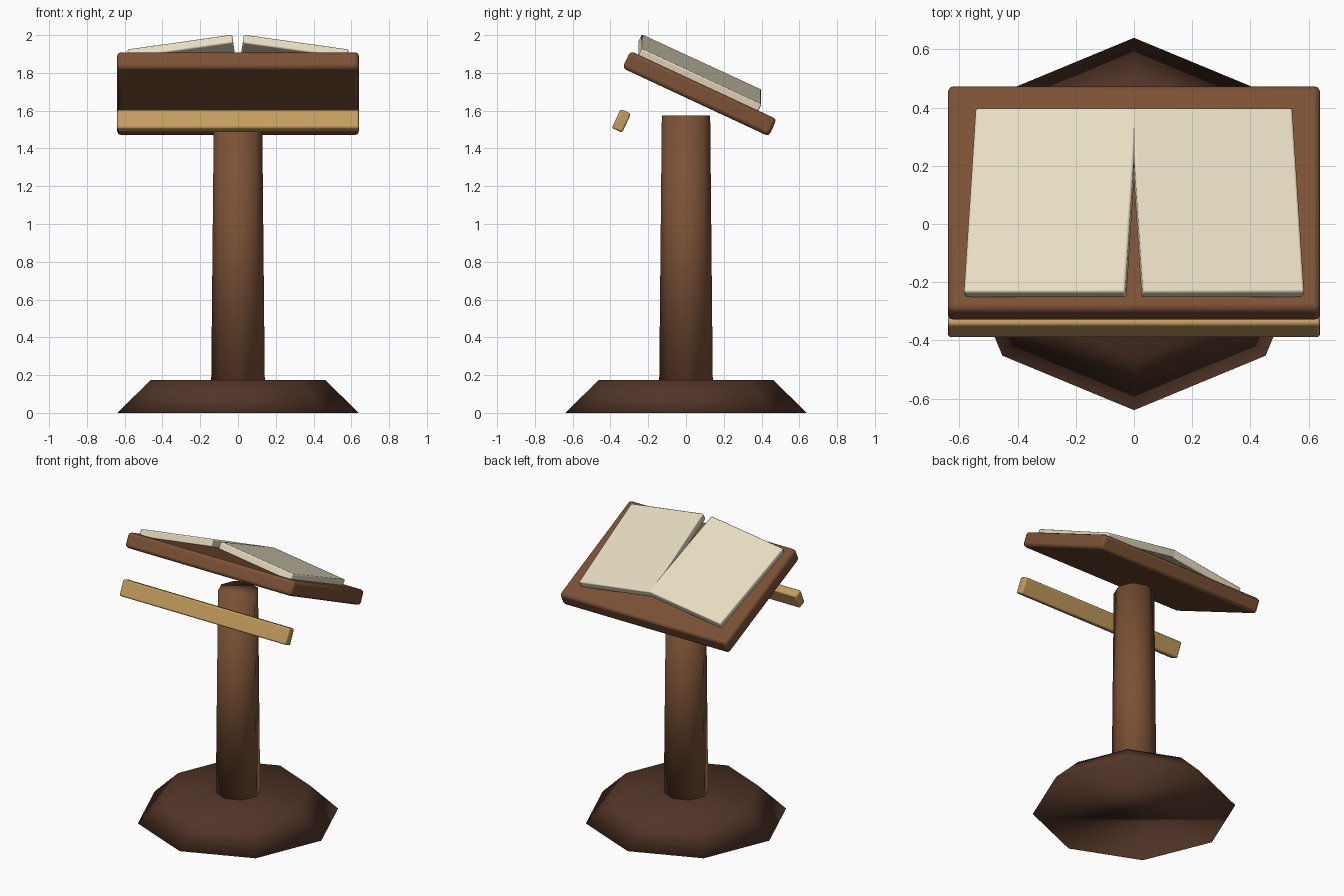
import bpy
from math import radians

if "Cube" in bpy.data.objects:
    bpy.data.objects.remove(bpy.data.objects["Cube"])


def material(name, color):
    m = bpy.data.materials.new(name)
    m.diffuse_color = (*color, 1)
    m.use_nodes = True
    m.node_tree.nodes["Principled BSDF"].inputs["Base Color"].default_value = m.diffuse_color
    return m


dark_wood = material("dark_wood", (0.085, 0.036, 0.021))
wood = material("wood", (0.20, 0.083, 0.036))
brass = material("brass", (0.55, 0.34, 0.11))
paper = material("paper", (0.80, 0.72, 0.54))


def frustum(name, r1, r2, z0, z1, mat):
    # Octagonal tapered post with a corner on each axis
    bpy.ops.mesh.primitive_cone_add(vertices=8, radius1=r1, radius2=r2,
                                    depth=z1 - z0, location=(0, 0, (z0 + z1) / 2))
    ob = bpy.context.object
    ob.name = name
    ob.data.materials.append(mat)
    bpy.ops.object.shade_smooth()
    return ob


def slab(name, size, loc, rot, bevel, mat):
    # Box with softened edges
    bpy.ops.mesh.primitive_cube_add(size=1, location=loc,
                                    rotation=[radians(a) for a in rot])
    ob = bpy.context.object
    ob.name = name
    ob.scale = size
    bpy.ops.object.transform_apply(location=False, rotation=False, scale=True)
    ob.data.materials.append(mat)
    mod = ob.modifiers.new("soft_edges", "BEVEL")
    mod.width = bevel
    mod.segments = 2
    bpy.ops.object.shade_smooth_by_angle(angle=radians(30))
    return ob


TILT = -25

# Foot and column
frustum("base", 0.64, 0.46, 0, 0.175, dark_wood)
frustum("column", 0.142, 0.128, 0.15, 1.575, wood)

# Sloping desk and the ledge in front of it
slab("desk_board", (1.28, 0.855, 0.10), (0, 0.072, 1.69), (TILT, 0, 0), 0.02, wood)
slab("ledge", (1.28, 0.06, 0.11), (0, -0.342, 1.546), (TILT, 0, 0), 0.01, brass)

# Open book: two page blocks falling away from the spine
for side, label in ((-1, "left"), (1, "right")):
    slab(f"{label}_pages", (0.56, 0.70, 0.05), (side * 0.285, 0.073, 1.797),
         (TILT, side * 8, 0), 0.008, paper)
